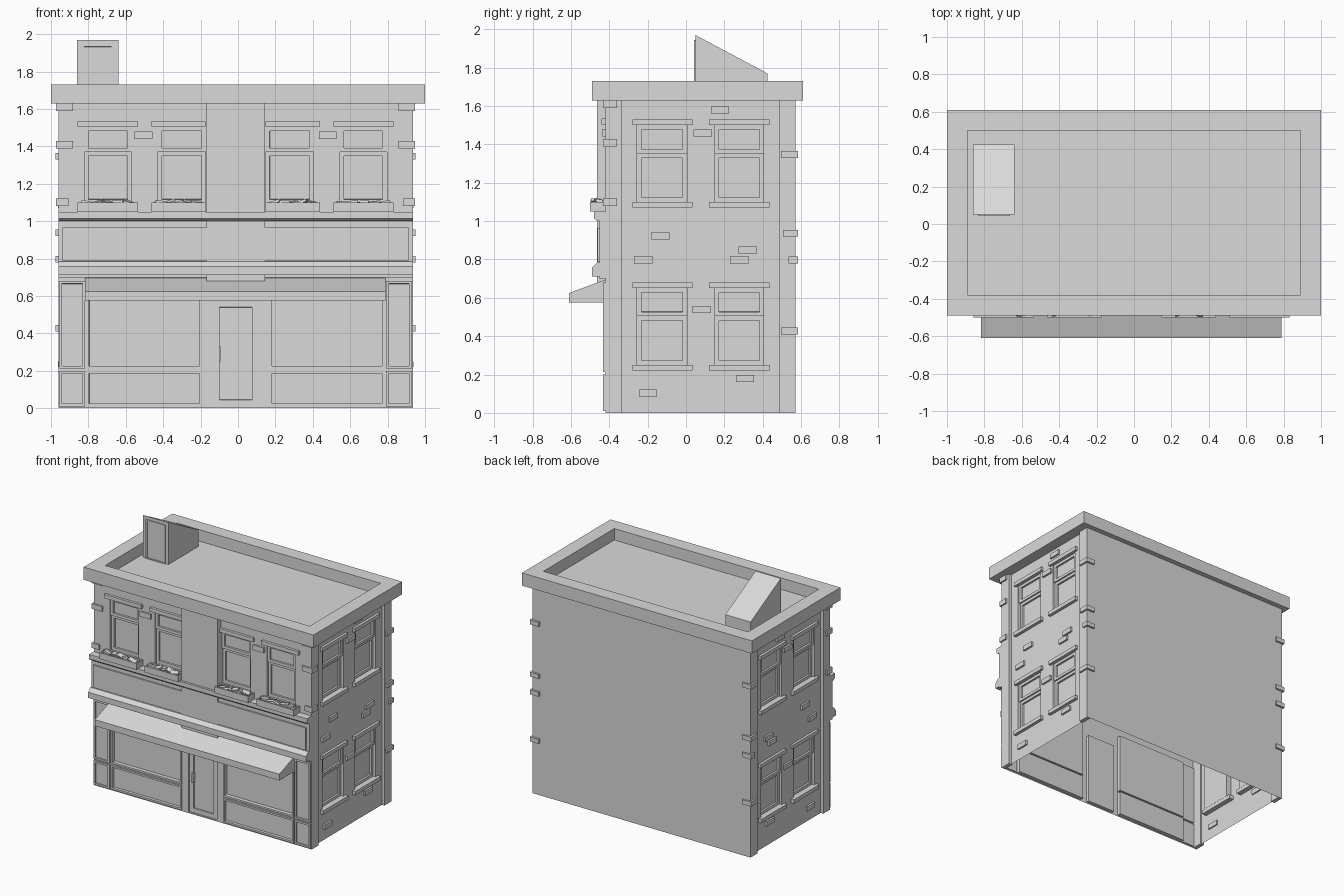
import bpy, bmesh, random
from mathutils import Vector, Matrix, Euler

random.seed(4)
if "Cube" in bpy.data.objects:
    bpy.data.objects.remove(bpy.data.objects["Cube"])

grey = bpy.data.materials.new("plain_grey")
grey.use_nodes = True
grey.diffuse_color = (0.7, 0.7, 0.7, 1)
grey.node_tree.nodes["Principled BSDF"].inputs["Base Color"].default_value = (0.7, 0.7, 0.7, 1)

MID = -0.0125                       # symmetry line of the walls
FRONT, BACK, SIDE, CORNER, TOP = -0.42, 0.57, 0.925, 0.948, 1.635


def place(face, u, d, z):
    """Map along-wall u, outward d and height z to space."""
    if face == "front":
        return Vector((u, FRONT - d, z))
    if face == "back":
        return Vector((u, BACK + d, z))
    s = 1 if face == "left" else -1
    return Vector((s * (SIDE + d), u, z))


def fix_normals(bm):
    bm.normal_update()
    bmesh.ops.recalc_face_normals(bm, faces=bm.faces)
    bm.normal_update()


def finish(name, bm, shift=MID):
    bmesh.ops.translate(bm, verts=bm.verts, vec=(shift, 0, 0))
    mesh = bpy.data.meshes.new(name)
    bm.to_mesh(mesh)
    bm.free()
    mesh.materials.append(grey)
    ob = bpy.data.objects.new(name, mesh)
    bpy.context.collection.objects.link(ob)


def block(name, face, u0, u1, d0, d1, z0, z1, rim=0, sink=0, up=False, shift=MID):
    """Box on a wall; optionally its outer (or top) face is inset and sunk."""
    bm = bmesh.new()
    bmesh.ops.create_cube(bm, size=1)
    for v in bm.verts:
        v.co = place(face, u1 if v.co.x > 0 else u0, d1 if v.co.y > 0 else d0,
                     z1 if v.co.z > 0 else z0)
    fix_normals(bm)
    if rim:
        out = Vector((0, 0, 1)) if up else place(face, 0, 1, 0) - place(face, 0, 0, 0)
        f = max(bm.faces, key=lambda f: f.calc_center_median().dot(out))
        for width in (rim, 0.0005):
            bmesh.ops.inset_region(bm, faces=[f], thickness=width, use_even_offset=True)
        bmesh.ops.translate(bm, verts=f.verts, vec=-out * sink)
    finish(name, bm, shift)


def prism(name, profile, x0, x1, shift=MID):
    """Extrude a (y, z) outline along x."""
    bm = bmesh.new()
    a, b = [[bm.verts.new((x, y, z)) for y, z in profile] for x in (x0, x1)]
    bm.faces.new(a)
    bm.faces.new(b)
    for i in range(len(a)):
        bm.faces.new((a[i - 1], a[i], b[i], b[i - 1]))
    fix_normals(bm)
    finish(name, bm, shift)


def wall(name, face, u0, u1, holes=()):
    """Thin wall sheet with recessed openings (u0, u1, z0, z1, depth)."""
    bm = bmesh.new()
    us = sorted({u0, u1, *(h[0] for h in holes), *(h[1] for h in holes)})
    zs = sorted({0, TOP, *(h[2] for h in holes), *(h[3] for h in holes)})

    def quad(pts):
        pts = pts if face in ("front", "left") else pts[::-1]
        bm.faces.new([bm.verts.new(place(face, u, d, z)) for u, d, z in pts])

    for a, b in zip(us, us[1:]):
        for c, e in zip(zs, zs[1:]):
            mu, mz = (a + b) / 2, (c + e) / 2
            if not any(h[0] < mu < h[1] and h[2] < mz < h[3] for h in holes):
                quad([(a, 0, c), (b, 0, c), (b, 0, e), (a, 0, e)])
    for a, b, c, e, dep in holes:
        ring = [(a, c), (b, c), (b, e), (a, e)]
        quad([(u, -dep, z) for u, z in ring])
        for (p, q), (r, s) in zip(ring, ring[1:] + ring[:1]):
            quad([(p, 0, q), (r, 0, s), (r, -dep, s), (p, -dep, q)])
    bmesh.ops.remove_doubles(bm, verts=bm.verts, dist=0.0005)
    finish(name, bm)


def window(face, u0, u1, z0, z1, meet, lintel, sill=True):
    """Two sashes, a lintel and a sill."""
    block("upper_sash", face, u0, u1, -0.039, -0.008, meet, z1, 0.022, 0.015)
    block("lower_sash", face, u0, u1, -0.039, -0.02, z0, meet, 0.022, 0.015)
    l0, l1 = lintel
    block("window_lintel", face, l0, l1, -0.01, 0.02, z1, z1 + 0.03)
    if sill:
        block("window_sill", face, l0, l1, -0.039, 0.025, z0 - 0.03, z0)


# Front openings, given for one half and mirrored
half_windows = [(0.16, 0.417, (0.16, 0.45)), (0.557, 0.808, (0.522, 0.845))]
front_windows = []
for a, b, (c, e) in half_windows:
    front_windows += [(a, b, (c, e)), (-b, -a, (-e, -c))]
holes = [(a, b, 1.095, 1.505, 0.04) for a, b, _ in front_windows]
holes += [(a, b, c, e, 0.03) for a, b in ((0.18, 0.797), (-0.797, -0.18))
          for c, e in ((0.01, 0.2), (0.212, 0.68))]
holes.append((-0.122, 0.122, 0.01, 0.575, 0.025))
wall("front_wall", "front", -CORNER, CORNER, holes)
wall("back_wall", "back", -CORNER, CORNER)

for a, b, lintel in front_windows:
    window("front", a, b, 1.095, 1.505, 1.37, lintel, sill=False)
    block("planter", "front", *lintel, 0, 0.08, 1.05, 1.10, 0.01, 0.015, up=True)
    # Loose leaves in the planter
    bm = bmesh.new()
    for i in range(5):
        u = lintel[0] + 0.05 + i * (lintel[1] - lintel[0] - 0.1) / 4
        rot = Euler([random.uniform(-0.4, 0.4) for _ in range(3)]).to_matrix().to_4x4()
        at = Matrix.Translation((u, FRONT - random.uniform(0.03, 0.055), 1.1))
        bmesh.ops.create_cube(bm, size=1, matrix=at @ rot @ Matrix.Diagonal((0.06, 0.035, 0.014, 1)))
    finish("planter_leaves", bm)

# Side walls with four windows each, corner strips and loose bricks
columns = [(-0.255, 0.005, (-0.28, 0.035)), (0.15, 0.405, (0.12, 0.435))]
floors = [(0.25, 0.65, 0.505), (1.10, 1.50, 1.352)]
bricks = [(0.13, 1.56), (0.04, 1.44), (-0.18, 0.905), (-0.27, 0.78), (0.275, 0.83),
          (0.23, 0.78), (0.035, 0.52), (0.26, 0.16), (-0.245, 0.085)]
for face in ("left", "right"):
    s = 1 if face == "left" else -1
    wall("side_wall", face, FRONT, BACK,
         [(a, b, z0, z1, 0.04) for a, b, _ in columns for z0, z1, _ in floors])
    for a, b, lintel in columns:
        for z0, z1, meet in floors:
            window(face, a, b, z0, z1, meet, lintel)
    for u, z in bricks:
        block("side_brick", face, u, u + 0.095, -0.01, 0.015, z, z + 0.038)
    for a, b in ((FRONT, -0.335), (0.485, BACK)):
        block("corner_strip", face, a, b, -0.01, CORNER - SIDE, 0, TOP)
    # Quoins wrapping the front and back corners
    for w, z in ((0.09, 1.59), (0.09, 1.388), (0.065, 1.08)):
        inner, outer = s * (CORNER + 0.012 - w), s * (CORNER + 0.012)
        block("front_quoin", "front", min(inner, outer), max(inner, outer),
              -0.06, 0.012, z, z + 0.04)
    for a, z in ((0.495, 1.33), (0.505, 0.92), (0.535, 0.78), (0.495, 0.41)):
        block("back_quoin", face, a, 0.585, -0.04, CORNER - SIDE + 0.014, z, z + 0.035)

    # Sign board, front brick and shopfront panels of this half
    def half(name, a, b, *rest):
        block(name, "front", min(s * a, s * b), max(s * a, s * b), *rest)
    half("sign_board", 0.157, 0.925, 0, 0.042, 0.79, 0.965)
    half("front_brick", 0.445, 0.54, -0.01, 0.015, 1.44, 1.48)
    half("shop_post_base", 0.805, 0.942, -0.01, 0.012, 0.01, 0.2, 0.014, 0.01)
    half("shop_post_panel", 0.805, 0.942, -0.01, 0.012, 0.212, 0.68, 0.014, 0.01)
    half("shop_lower_panel", 0.18, 0.797, -0.029, 0.008, 0.01, 0.2, 0.014, 0.022)
    half("shop_window", 0.18, 0.797, -0.029, 0.008, 0.212, 0.68, 0.014, 0.03)

# Entrance door
block("entrance_door", "front", -0.122, 0.122, -0.024, -0.008, 0.01, 0.575, 0.035, 0.01)
block("door_handle", "front", -0.09, -0.078, -0.012, 0.01, 0.25, 0.33)

# Fascia mouldings across the whole front, and the central pier
prism("upper_ledge", [(FRONT, 1.05), (-0.48, 1.05), (-0.48, 1.015), (-0.462, 1.0),
                      (FRONT, 1.0)], -CORNER, CORNER)
prism("lower_ledge", [(FRONT, 0.785), (-0.463, 0.785), (-0.49, 0.757), (-0.49, 0.712),
                      (FRONT, 0.712)], -CORNER, CORNER)
block("fascia", "front", -CORNER, CORNER, 0, 0.03, 0.70, 1.0)
block("central_pier", "front", -0.157, 0.157, 0, 0.043, 0.68, TOP)

# Awning
prism("awning", [(FRONT, 0.695), (-0.61, 0.625), (-0.61, 0.575), (FRONT, 0.575)], -0.805, 0.80)

# Roof slab with parapet, and the sloped roof hatch
block("roof_parapet", "front", -1, 1, FRONT - 0.61, 0.07, 1.63, 1.73, 0.11, 0.09, up=True, shift=0)
prism("roof_hatch", [(0.05, 1.635), (0.05, 1.97), (0.425, 1.77), (0.425, 1.635)], -0.86, -0.64, 0)
block("hatch_door", "front", -0.835, -0.665, FRONT - 0.06, FRONT - 0.042, 1.635, 1.945,
      0.012, 0.006, shift=0)
